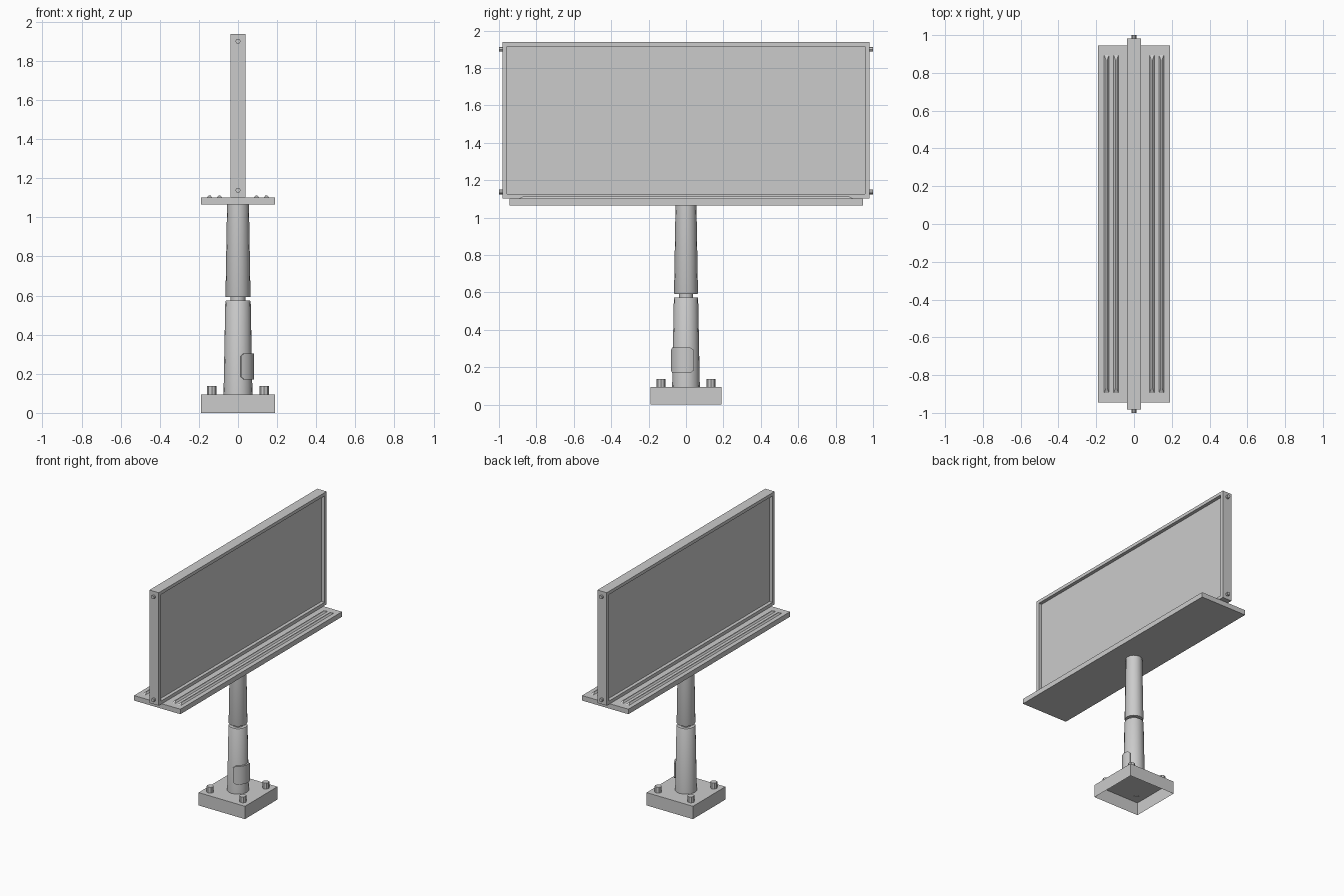
import bpy, bmesh
from math import cos, sin, pi, radians
from mathutils import Matrix, Vector

if "Cube" in bpy.data.objects:
    bpy.data.objects.remove(bpy.data.objects["Cube"])


def finish(name, bm, smooth=False):
    bmesh.ops.recalc_face_normals(bm, faces=bm.faces)
    mesh = bpy.data.meshes.new(name)
    bm.to_mesh(mesh)
    bm.free()
    ob = bpy.data.objects.new(name, mesh)
    bpy.context.collection.objects.link(ob)
    if smooth:
        bpy.ops.object.select_all(action='DESELECT')
        ob.select_set(True)
        bpy.context.view_layer.objects.active = ob
        bpy.ops.object.shade_smooth_by_angle(angle=radians(35))
    return ob


def box_bm(x, y, z0, z1):
    """Box with half sizes x, y between two heights."""
    bm = bmesh.new()
    bmesh.ops.create_cube(bm, size=1, matrix=Matrix.Translation((0, 0, (z0 + z1) / 2))
                          @ Matrix.Diagonal((2 * x, 2 * y, z1 - z0, 1)))
    return bm


def bolt(name, loc, radius, depth, rot=Matrix()):
    bm = bmesh.new()
    bmesh.ops.create_cone(bm, cap_ends=True, segments=8, radius1=radius, radius2=radius,
                          depth=depth, matrix=Matrix.Translation(loc) @ rot)
    finish(name, bm)


# Base plate, hollow underneath
bm = box_bm(0.19, 0.19, 0, 0.095)
bm.faces.ensure_lookup_table()
bottom = min(bm.faces, key=lambda f: f.calc_center_median().z)
bmesh.ops.delete(bm, geom=[bottom], context='FACES_ONLY')
finish("base_plate", bm)

for sx in (-1, 1):
    for sy in (-1, 1):
        bolt("base_bolt", (sx * 0.134, sy * 0.134, 0.115), 0.024, 0.046)

# Tapered pole with a narrow neck, lathed from its profile
profile = [(0.074, 0.095), (0.065, 0.568), (0.062, 0.574), (0.038, 0.574),
           (0.038, 0.592), (0.062, 0.592), (0.064, 0.598), (0.056, 1.066)]
SIDES = 16
bm = bmesh.new()
rings = [[bm.verts.new((r * cos(2 * pi * i / SIDES), r * sin(2 * pi * i / SIDES), z))
          for i in range(SIDES)] for r, z in profile]
for a, b in zip(rings, rings[1:]):
    for i in range(SIDES):
        j = (i + 1) % SIDES
        bm.faces.new((a[i], a[j], b[j], b[i]))
finish("pole", bm, smooth=True)

# Curved access cover with clipped corners, wrapped round the pole
bm = bmesh.new()
STEPS = 8
start, end = radians(-79), radians(31)
columns = []
for i in range(STEPS + 1):
    a = start + (end - start) * i / STEPS
    inset = 0.014 if i in (0, STEPS) else 0
    columns.append([bm.verts.new((r * cos(a), r * sin(a), z)) for r, z in
                    ((0.065, 0.17 + inset), (0.082, 0.17 + inset),
                     (0.082, 0.305 - inset), (0.065, 0.305 - inset))])
for a, b in zip(columns, columns[1:]):
    for k in range(4):
        bm.faces.new((a[k], a[(k + 1) % 4], b[(k + 1) % 4], b[k]))
bm.faces.new(columns[0])
bm.faces.new(columns[-1])
finish("access_cover", bm, smooth=True)

# Walkway platform with ridged grip strips
finish("platform", box_bm(0.19, 0.945, 1.065, 1.102))
for x in (-0.145, -0.095, 0.095, 0.145):
    bm = box_bm(0.015, 0.9, 1.1, 1.113)
    for v in bm.verts:
        if v.co.z > 1.11:
            v.co.x *= 0.25
            v.co.y *= 0.87 / 0.9
        v.co.x += x
    finish("grip_strip", bm)

# Sign panel: frame with a recessed display on both sides
bm = box_bm(0.038, 0.982, 1.102, 1.938)
bm.normal_update()
sides = [f for f in bm.faces if abs(f.normal.x) > 0.9]
bmesh.ops.inset_individual(bm, faces=sides, thickness=0.034)
for f in sides:
    push = Vector((-0.025 if f.calc_center_median().x > 0 else 0.025, 0, 0))
    new = bmesh.ops.extrude_discrete_faces(bm, faces=[f])["faces"][0]
    bmesh.ops.translate(bm, vec=push, verts=new.verts)
finish("sign_panel", bm)

for sy in (-1, 1):
    for z in (1.138, 1.9):
        bolt("panel_bolt", (0, sy * 0.985, z), 0.013, 0.03, Matrix.Rotation(pi / 2, 4, 'X'))
